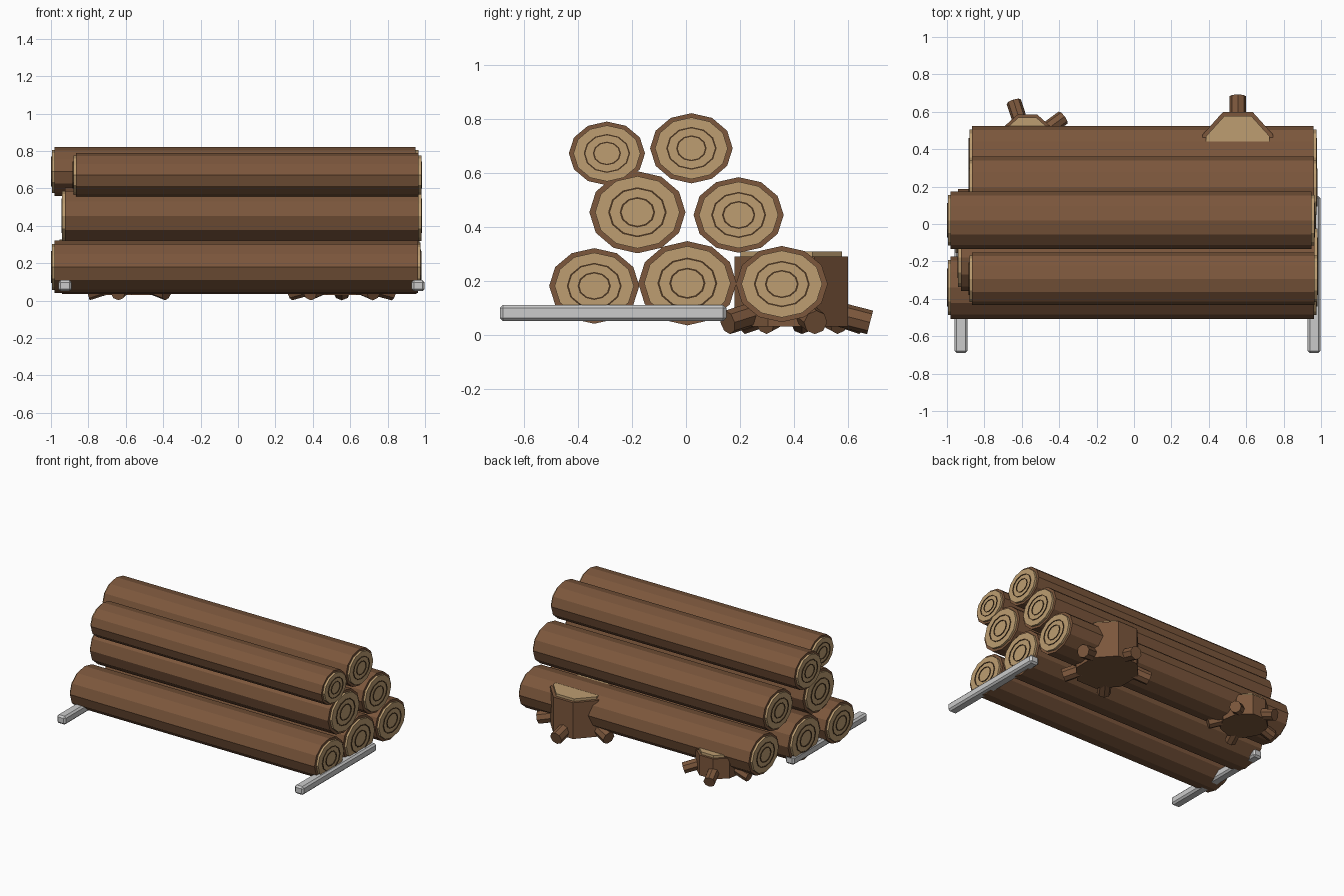
import bpy, bmesh
from math import pi, sin, cos, radians
from mathutils import Vector

if "Cube" in bpy.data.objects:
    bpy.data.objects.remove(bpy.data.objects["Cube"])


def material(name, rgb):
    m = bpy.data.materials.new(name)
    m.diffuse_color = (*rgb, 1)
    m.use_nodes = True
    m.node_tree.nodes["Principled BSDF"].inputs["Base Color"].default_value = m.diffuse_color
    return m


BARK = material("bark", (0.2, 0.095, 0.045))
WOOD = material("cut_wood", (0.51, 0.34, 0.165))
DARK = material("growth_ring", (0.07, 0.037, 0.016))


def cylinder(name, sides, loc, scale, depth, rot, mat):
    bpy.ops.mesh.primitive_cylinder_add(vertices=sides, radius=1, depth=depth,
                                        location=loc, rotation=rot)
    o = bpy.context.object
    o.name = name
    o.scale = (*scale, 1)
    o.data.materials.append(mat)
    return o


def ring(name, x0, x1, y, z, ry, rz, inner, outer):
    """Thin 12-sided annulus facing along x."""
    bm = bmesh.new()
    loops = []
    for k, x in ((inner, x0), (outer, x0), (outer, x1), (inner, x1)):
        loops.append([bm.verts.new((x, y + ry * k * cos(i * pi / 6), z + rz * k * sin(i * pi / 6)))
                      for i in range(12)])
    for j in range(4):
        a, b = loops[j], loops[(j + 1) % 4]
        for i in range(12):
            n = (i + 1) % 12
            bm.faces.new((a[i], a[n], b[n], b[i]))
    bmesh.ops.recalc_face_normals(bm, faces=bm.faces)
    me = bpy.data.meshes.new(name)
    bm.to_mesh(me)
    bm.free()
    me.materials.append(DARK)
    bpy.context.collection.objects.link(bpy.data.objects.new(name, me))


# Stacked logs: y, z, y radius, z radius, left bark end, right bark end
LOGS = [(-0.34, 0.18, 0.167, 0.14, -0.98, 0.962),
        (0.005, 0.19, 0.182, 0.156, -0.94, 0.955),
        (0.355, 0.187, 0.17, 0.141, -0.865, 0.96),
        (-0.18, 0.453, 0.178, 0.152, -0.925, 0.965),
        (0.195, 0.443, 0.167, 0.14, -0.865, 0.962),
        (-0.293, 0.671, 0.141, 0.118, -0.865, 0.965),
        (0.02, 0.69, 0.153, 0.13, -0.98, 0.95)]
ALONG_X = (0, pi / 2, 0)
for n, (y, z, ry, rz, x0, x1) in enumerate(LOGS, 1):
    cylinder(f"log_{n}", 12, ((x0 + x1) / 2, y, z), (rz, ry), x1 - x0, ALONG_X, BARK)
    for side, x, d in (("left", x0, -1), ("right", x1, 1)):
        # cut end with two growth rings
        cylinder(f"log_{n}_{side}_end", 12, (x, y, z), (rz * 0.88, ry * 0.88), 0.03, ALONG_X, WOOD)
        for r, (a, b) in enumerate(((0.33, 0.37), (0.57, 0.61)), 1):
            ring(f"log_{n}_{side}_ring_{r}", x + d * 0.01, x + d * 0.019, y, z, ry, rz, a, b)


def stump(name, x, y, sides, rx, ry, top, reach, first, thick):
    turn = pi / sides if sides % 2 == 0 else pi / 2 + pi / sides
    bot = 0.03
    for part, k, lo, hi, mat in (("trunk", 1, bot, top, BARK), ("cut_top", 0.9, top - 0.01, top + 0.018, WOOD)):
        bm = bmesh.new()
        ang = [turn + i * 2 * pi / sides for i in range(sides)]
        f = bm.faces.new([bm.verts.new((x + rx * k * cos(a), y + ry * k * sin(a), lo)) for a in ang])
        ext = bmesh.ops.extrude_face_region(bm, geom=[f])["geom"]
        for v in ext:
            if isinstance(v, bmesh.types.BMVert):
                v.co.z = hi
        bmesh.ops.recalc_face_normals(bm, faces=bm.faces)
        me = bpy.data.meshes.new(f"{name}_{part}")
        bm.to_mesh(me)
        bm.free()
        me.materials.append(mat)
        bpy.context.collection.objects.link(bpy.data.objects.new(me.name, me))
    # roots sloping outward and down
    for i in range(5):
        a = radians(first + 72 * i)
        p = Vector((x + 0.4 * reach * cos(a), y + 0.4 * reach * sin(a), thick + 0.045))
        q = Vector((x + reach * cos(a), y + reach * sin(a), thick))
        d = q - p
        cylinder(f"{name}_root_{i + 1}", 8, (p + q) / 2, (thick, thick), d.length,
                 d.to_track_quat('Z', 'Y').to_euler(), BARK)


stump("large_stump", 0.555, 0.39, 8, 0.205, 0.227, 0.29, 0.292, 90, 0.045)
stump("small_stump", -0.57, 0.43, 9, 0.155, 0.165, 0.175, 0.235, 108, 0.04)

# Ground rails
for side, x, w in (("left", -0.925, 0.07), ("right", 0.963, 0.07)):
    bpy.ops.mesh.primitive_cube_add(size=1, location=(x, -0.27, 0.08))
    o = bpy.context.object
    o.name = f"{side}_rail"
    o.scale = (w, 0.84, 0.06)
    bpy.ops.object.transform_apply(location=False, rotation=False, scale=True)
    b = o.modifiers.new("chamfer", 'BEVEL')
    b.width = 0.012
    b.segments = 1
